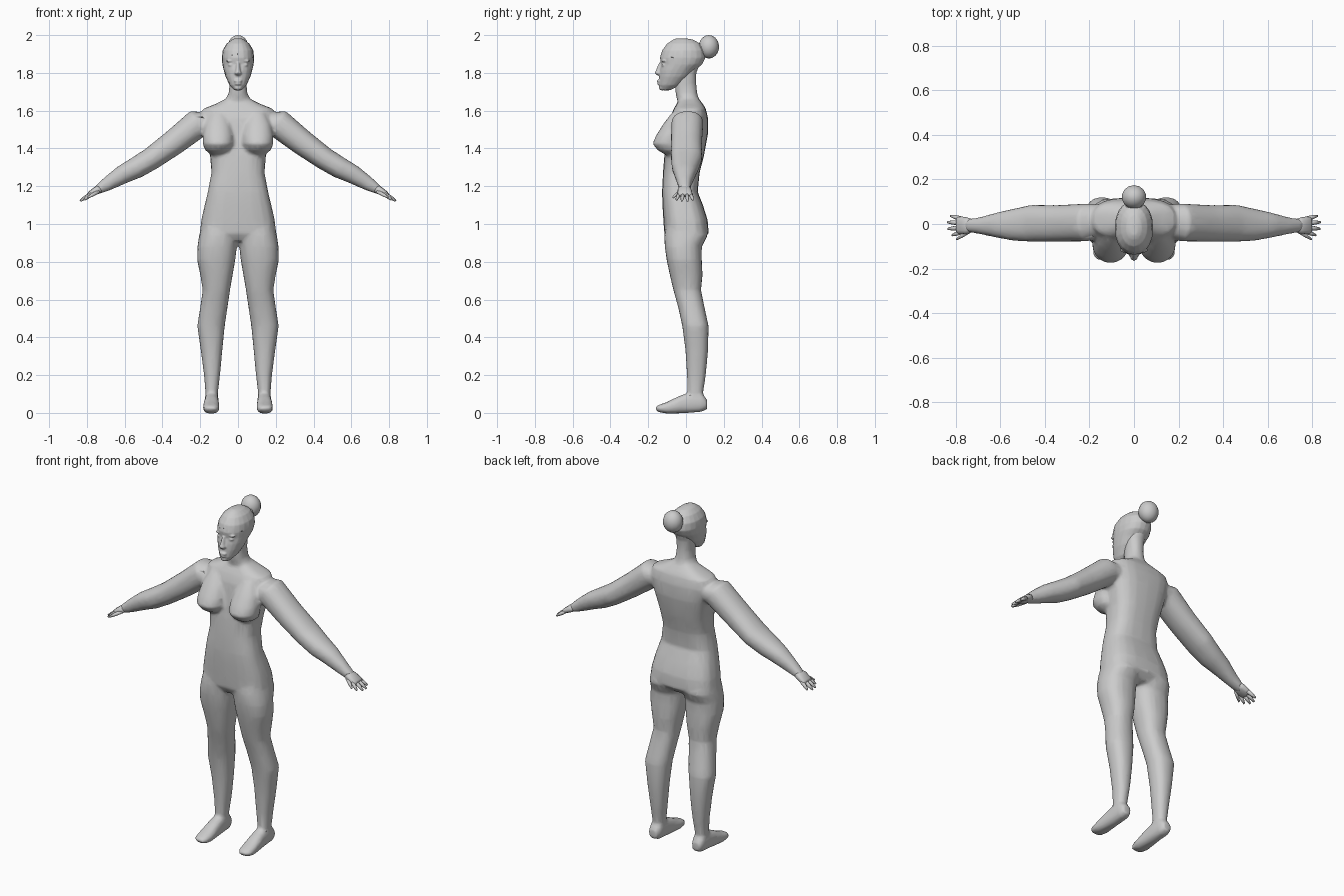
import bpy, bmesh, math
from mathutils import Vector

skin = bpy.data.materials.new("grey_clay")
skin.diffuse_color = (0.6, 0.6, 0.6, 1)


def oval(c, u, v, n=20, p=2.5):
    """Squared-off oval around c with half axes u and v."""
    c, u, v = Vector(c), Vector(u), Vector(v)
    pts = []
    for i in range(n):
        a = 2 * math.pi * i / n
        ca, sa = math.cos(a), math.sin(a)
        pts.append(c + u * math.copysign(abs(ca) ** (2 / p), ca)
                   + v * math.copysign(abs(sa) ** (2 / p), sa))
    return pts


def loft(bm, rings):
    rows = [[bm.verts.new(q) for q in r] for r in rings]
    n = len(rows[0])
    faces = [bm.faces.new(rows[0]), bm.faces.new(rows[-1][::-1])]
    for a, b in zip(rows, rows[1:]):
        for i in range(n):
            faces.append(bm.faces.new((a[i], b[i], b[(i + 1) % n], a[(i + 1) % n])))
    bmesh.ops.recalc_face_normals(bm, faces=faces)


def stack(bm, rows, p=2.5):
    """Loft upward through rows of (z, x0, x1, y0, y1)."""
    loft(bm, [oval(((a + b) / 2, (c + d) / 2, z), ((b - a) / 2, 0, 0),
                   (0, (d - c) / 2, 0), p=p) for z, a, b, c, d in rows])


def ball(bm, c, r):
    vs = bmesh.ops.create_uvsphere(bm, u_segments=14, v_segments=9, radius=1)["verts"]
    for v in vs:
        v.co = Vector(c) + Vector(v.co[i] * r[i] for i in range(3))


def sym(rows):
    return [(z, -w, w, a, b) for z, w, a, b in rows]


def finish(name, bm, voxel=None, smooth=3, keep=0.3):
    me = bpy.data.meshes.new(name)
    bm.to_mesh(me)
    bm.free()
    me.materials.append(skin)
    ob = bpy.data.objects.new(name, me)
    bpy.context.collection.objects.link(ob)
    for f in me.polygons:
        f.use_smooth = True
    if voxel:
        m = ob.modifiers.new("fuse", "REMESH")
        m.mode, m.voxel_size, m.use_smooth_shade = "VOXEL", voxel, True
        m = ob.modifiers.new("soften", "SMOOTH")
        m.factor, m.iterations = 0.5, smooth
        m = ob.modifiers.new("simplify", "DECIMATE")
        m.ratio, m.use_symmetry, m.symmetry_axis = keep, True, "X"
    return ob


# Torso and neck
body = bmesh.new()
stack(body, sym([
    (0.91, 0.17, -0.09, 0.08), (0.95, 0.203, -0.115, 0.12), (1.02, 0.195, -0.12, 0.115),
    (1.10, 0.177, -0.125, 0.09), (1.17, 0.16, -0.127, 0.062), (1.27, 0.141, -0.122, 0.072),
    (1.36, 0.148, -0.115, 0.095), (1.48, 0.175, -0.095, 0.117), (1.56, 0.195, -0.085, 0.117),
    (1.61, 0.185, -0.065, 0.105), (1.635, 0.12, -0.05, 0.09), (1.66, 0.07, -0.035, 0.07)]), 2.8)
stack(body, sym([
    (1.58, 0.11, -0.06, 0.09), (1.65, 0.072, -0.045, 0.072), (1.69, 0.05, -0.055, 0.06),
    (1.74, 0.045, -0.06, 0.055), (1.80, 0.05, -0.05, 0.055), (1.86, 0.05, -0.03, 0.08)]), 2.2)

for s in (-1, 1):
    # Chest
    stack(body, [(z, s * 0.105 - w, s * 0.105 + w, y, 0.0) for z, w, y in (
        (1.365, 0.035, -0.105), (1.39, 0.068, -0.15), (1.425, 0.083, -0.178),
        (1.47, 0.082, -0.158), (1.53, 0.07, -0.12), (1.59, 0.04, -0.075))], 2.1)
    # Leg
    leg = [(0.04, 0.105, 0.175, 0.015, 0.095), (0.10, 0.107, 0.172, 0.008, 0.09),
           (0.20, 0.095, 0.180, 0.005, 0.105), (0.33, 0.083, 0.197, -0.003, 0.117),
           (0.46, 0.070, 0.216, -0.020, 0.120), (0.56, 0.055, 0.200, -0.042, 0.098),
           (0.65, 0.042, 0.187, -0.067, 0.080), (0.73, 0.028, 0.200, -0.086, 0.088),
           (0.81, 0.014, 0.217, -0.103, 0.084), (0.88, 0.006, 0.215, -0.113, 0.084),
           (0.94, 0.000, 0.206, -0.115, 0.115), (1.00, 0.010, 0.190, -0.105, 0.10)]
    stack(body, [(z, s * a, s * b, c, d) for z, a, b, c, d in leg], 2.3)
    # Foot
    foot = [(0.112, 0.115, 0.168, 0.02, 0.07), (0.08, 0.102, 0.178, 0.005, 0.11),
            (0.02, 0.102, 0.177, 0.000, 0.11), (-0.04, 0.10, 0.182, -0.003, 0.088),
            (-0.10, 0.098, 0.186, -0.004, 0.058), (-0.14, 0.103, 0.182, 0.003, 0.044),
            (-0.16, 0.118, 0.168, 0.012, 0.035)]
    loft(body, [oval((s * (a + b) / 2, y, (c + d) / 2), ((b - a) / 2, 0, 0),
                     (0, 0, (d - c) / 2)) for y, a, b, c, d in foot])
    # Arm
    arm = [(0.12, 1.54, 0.055, -0.05, 0.085), (0.21, 1.535, 0.076, -0.078, 0.092),
           (0.34, 1.432, 0.068, -0.08, 0.085), (0.46, 1.345, 0.060, -0.08, 0.086),
           (0.54, 1.297, 0.057, -0.075, 0.068), (0.61, 1.262, 0.050, -0.062, 0.052),
           (0.69, 1.213, 0.037, -0.045, 0.030), (0.735, 1.185, 0.026, -0.038, 0.024),
           (0.755, 1.173, 0.020, -0.03, 0.02)]
    loft(body, [oval((s * x, (c + d) / 2, z), (s * h * 0.55, 0, h * 0.84),
                     (0, (d - c) / 2, 0), p=2.2) for x, z, h, c, d in arm])
finish("body", body, 0.01, 4, 0.2)

# Hands: palm, four fingers and a thumb
for s, side in ((-1, "right"), (1, "left")):
    bm = bmesh.new()
    palm = [(0.72, 1.192, 0.022, -0.033, 0.02), (0.75, 1.178, 0.021, -0.046, 0.03),
            (0.785, 1.157, 0.015, -0.045, 0.035), (0.795, 1.151, 0.008, -0.04, 0.03)]
    loft(bm, [oval((s * x, (c + d) / 2, z), (s * h * 0.5, 0, h * 0.86),
                   (0, (d - c) / 2, 0), n=12) for x, z, h, c, d in palm])
    fingers = [((0.775, -0.036, 1.16), (0.815, -0.05, 1.128)),
               ((0.78, -0.016, 1.16), (0.834, -0.022, 1.122)),
               ((0.78, 0.005, 1.16), (0.836, 0.008, 1.122)),
               ((0.775, 0.024, 1.16), (0.822, 0.036, 1.128)),
               ((0.735, -0.03, 1.175), (0.795, -0.068, 1.14))]
    for a, b in fingers:
        a, b = Vector(a), Vector(b)
        loft(bm, [oval((s * q.x, q.y, q.z), (s * r * 0.55, 0, r * 0.84), (0, r, 0), n=8, p=2)
                  for q, r in ((a, 0.011), (a.lerp(b, 0.6), 0.0095), (b, 0.005))])
    finish(side + "_hand", bm)

# Head
head = bmesh.new()
stack(head, sym([
    (1.708, 0.020, -0.132, -0.085), (1.735, 0.045, -0.143, -0.03), (1.78, 0.066, -0.142, 0.02),
    (1.815, 0.076, -0.139, 0.05), (1.845, 0.083, -0.132, 0.085), (1.88, 0.086, -0.138, 0.103),
    (1.92, 0.081, -0.126, 0.098), (1.955, 0.060, -0.10, 0.075), (1.975, 0.035, -0.07, 0.04),
    (1.983, 0.015, -0.05, 0.0)]), 2.2)
# Nose
loft(head, [oval((0, y, z), (w, 0, 0), (0, d, 0), n=12, p=2) for z, y, w, d in (
    (1.785, -0.138, 0.010, 0.010), (1.798, -0.142, 0.020, 0.025),
    (1.815, -0.138, 0.013, 0.021), (1.855, -0.13, 0.008, 0.012))])
# Lips, chin, brows, eyes and ears
ball(head, (0, -0.142, 1.757), (0.022, 0.013, 0.008))
ball(head, (0, -0.141, 1.742), (0.018, 0.012, 0.008))
ball(head, (0, -0.128, 1.722), (0.022, 0.016, 0.015))
for s in (-1, 1):
    ball(head, (s * 0.036, -0.117, 1.842), (0.017, 0.013, 0.008))
    ball(head, (s * 0.038, -0.117, 1.863), (0.026, 0.014, 0.006))
finish("head", head, 0.005, 2, 0.3)

# Hair bun on a short stem
bun = bmesh.new()
loft(bun, [oval((0, y, z), (r, 0, 0), (0, -r * 0.4, r * 0.9), n=12, p=2) for y, z, r in (
    (0.04, 1.90, 0.055), (0.075, 1.915, 0.038), (0.10, 1.927, 0.042))])
ball(bun, (0, 0.121, 1.938), (0.056, 0.054, 0.062))
finish("hair_bun", bun)
